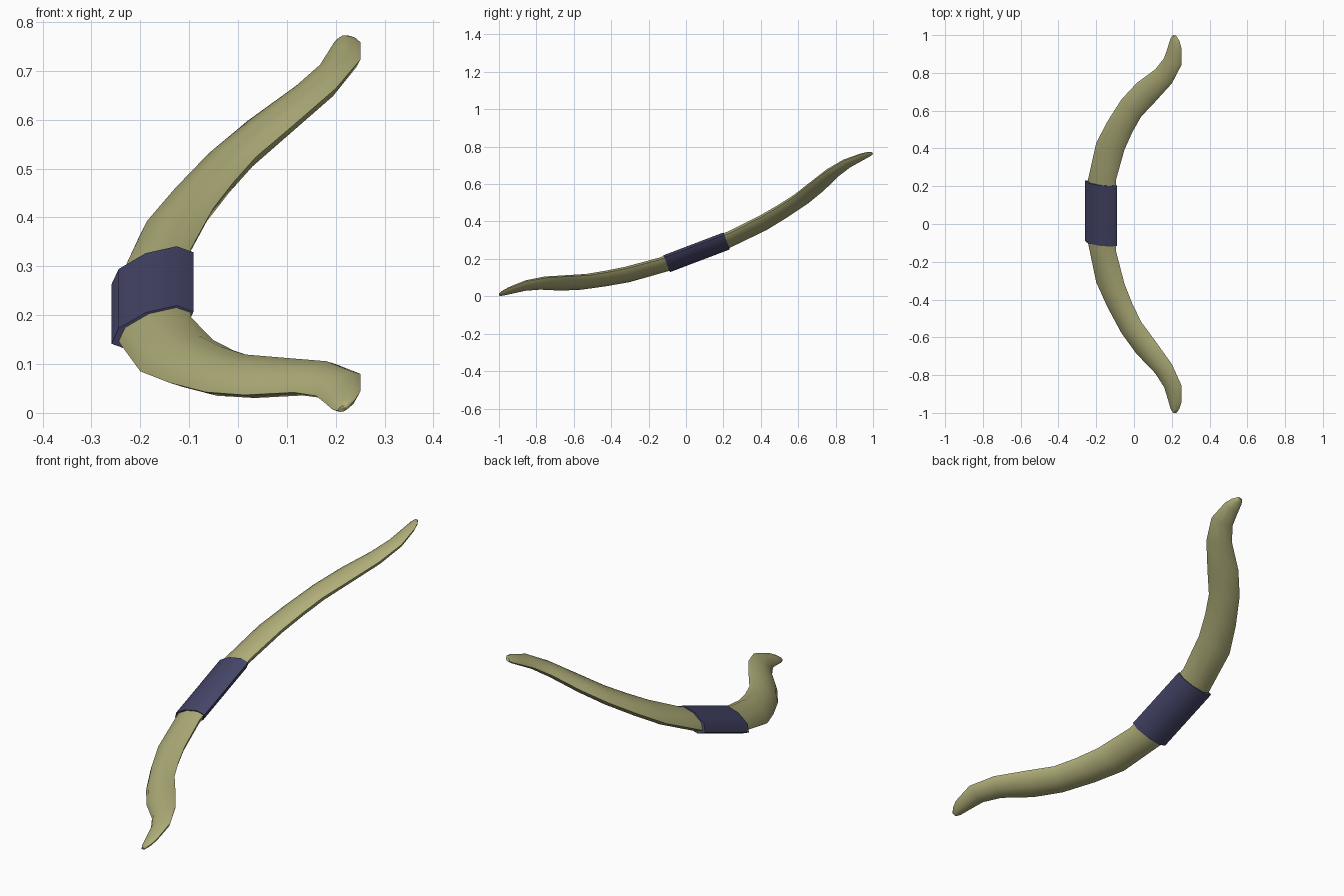
import bpy, bmesh, math
from mathutils import Vector, Matrix

if "Cube" in bpy.data.objects:
    bpy.data.objects.remove(bpy.data.objects["Cube"])

# Bow's own frame: u = depth, w = thickness, t = along the bow; tilted and rolled in space
tilt, roll = math.radians(20.8), math.radians(22.7)
T = Vector((0, math.cos(tilt), math.sin(tilt)))
N = Vector((0, -math.sin(tilt), math.cos(tilt)))
X = Vector((1, 0, 0))
U = X * math.cos(roll) + N * math.sin(roll)
W = -X * math.sin(roll) + N * math.cos(roll)
C = Vector((-0.175, 0.057, 0.235))


def place(u, w, t):
    return C + U * u + W * w + T * t


def loft(name, sections, color, angle):
    """Join eight-sided oval sections (outer edge, inner edge, half thickness)."""
    bm = bmesh.new()
    rings = []
    for (u0, t0), (u1, t1), b in sections:
        ring = []
        for i in range(8):
            a = math.tau * i / 8
            k = (1 + math.cos(a)) / 2
            ring.append(bm.verts.new(place(u0 + (u1 - u0) * k, b * math.sin(a), t0 + (t1 - t0) * k)))
        rings.append(ring)
    for r, s in zip(rings, rings[1:]):
        for i in range(8):
            bm.faces.new((r[i], r[(i + 1) % 8], s[(i + 1) % 8], s[i]))
    bm.faces.new(rings[0])
    bm.faces.new(rings[-1])
    bmesh.ops.recalc_face_normals(bm, faces=bm.faces)
    me = bpy.data.meshes.new(name)
    bm.to_mesh(me)
    bm.free()
    ob = bpy.data.objects.new(name, me)
    bpy.context.collection.objects.link(ob)
    mat = bpy.data.materials.new(name + "_colour")
    mat.diffuse_color = (*color, 1)
    mat.use_nodes = True
    mat.node_tree.nodes["Principled BSDF"].inputs["Base Color"].default_value = mat.diffuse_color
    me.materials.append(mat)
    bpy.ops.object.select_all(action='DESELECT')
    ob.select_set(True)
    bpy.context.view_layer.objects.active = ob
    bpy.ops.object.shade_smooth_by_angle(angle=math.radians(angle))
    return ob


# Limbs: one half described, the other mirrored
half = [
    ((-0.080, 0.10), (0.084, 0.10), 0.031),
    ((-0.074, 0.18), (0.086, 0.20), 0.031),
    ((-0.027, 0.395), (0.135, 0.380), 0.031),
    ((0.038, 0.527), (0.180, 0.485), 0.030),
    ((0.118, 0.662), (0.230, 0.580), 0.029),
    ((0.204, 0.766), (0.309, 0.674), 0.027),
    ((0.313, 0.862), (0.407, 0.795), 0.024),
    ((0.363, 0.933), (0.461, 0.905), 0.019),
    ((0.385, 1.001), (0.461, 1.006), 0.014),
    ((0.400, 1.050), (0.450, 1.042), 0.010),
    ((0.412, 1.068), (0.434, 1.066), 0.006),
]
mirrored = [((a, -b), (c, -d), h) for (a, b), (c, d), h in reversed(half)]
loft("bow_limbs", mirrored + half, (0.43, 0.42, 0.19), 70)

# Grip sleeve
loft("grip", [((-0.091, t), (0.091, t), 0.036) for t in (-0.171, 0.171)], (0.06, 0.06, 0.14), 60)
